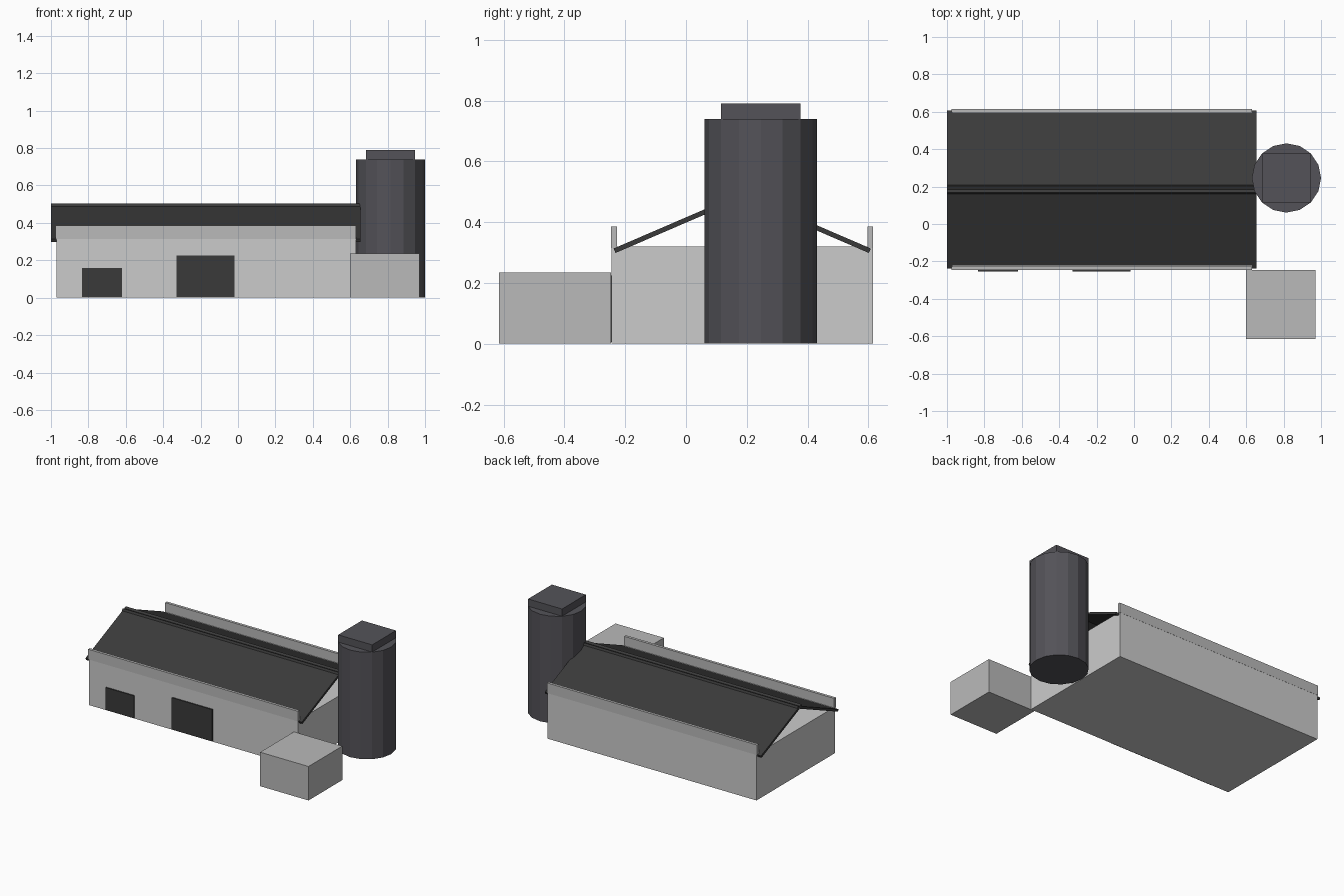
import bpy, math

cube = bpy.data.objects.get("Cube")
if cube:
    bpy.data.objects.remove(cube, do_unlink=True)


def material(name, r, g, b):
    m = bpy.data.materials.new(name)
    m.diffuse_color = (r, g, b, 1)
    m.use_nodes = True
    bsdf = next(n for n in m.node_tree.nodes if n.type == 'BSDF_PRINCIPLED')
    bsdf.inputs["Base Color"].default_value = (r, g, b, 1)
    return m


WALL = material("light grey wall", 0.60, 0.60, 0.60)
TRIM = material("mid grey trim", 0.49, 0.49, 0.49)
DARK = material("charcoal", 0.042, 0.042, 0.042)
STEEL = material("silo grey", 0.088, 0.086, 0.098)


def box(name, x, y, z, mat, tilt=0):
    """Box from (min, max) ranges, optionally tilted about the x axis."""
    bpy.ops.mesh.primitive_cube_add(
        size=1, location=[sum(r) / 2 for r in (x, y, z)], rotation=(tilt, 0, 0))
    ob = bpy.context.object
    ob.name = name
    ob.scale = [r[1] - r[0] for r in (x, y, z)]
    ob.data.materials.append(mat)
    return ob


# Barn body with an open gable above it
MID_Y, HALF_Y = 0.185, 0.43
box("barn_body", (-0.97, 0.63), (MID_Y - HALF_Y, MID_Y + HALF_Y), (0, 0.32), WALL)

# Parapets and roof slopes, one pair per side; the slopes cross at the ridge
for side, label in ((-1, "front"), (1, "back")):
    outer = MID_Y + side * (HALF_Y + 0.001)
    inner = outer - side * 0.019
    box(label + "_parapet", (-0.975, 0.632), sorted((outer, inner)), (0.315, 0.385), TRIM)

    eave_y, eave_z = MID_Y + side * 0.42, 0.306
    top_y, top_z = MID_Y - side * 0.021, 0.496
    length = math.hypot(top_y - eave_y, top_z - eave_z)
    slope = math.atan2(top_z - eave_z, abs(top_y - eave_y))
    cy, cz = (eave_y + top_y) / 2, (eave_z + top_z) / 2
    box(label + "_roof_slope", (-1, 0.655), (cy - length / 2, cy + length / 2),
        (cz - 0.008, cz + 0.008), DARK, -side * slope)

# Doors on the front wall
box("small_door", (-0.835, -0.62), (-0.253, -0.244), (0.005, 0.16), DARK)
box("large_door", (-0.33, -0.02), (-0.253, -0.244), (0.005, 0.225), DARK)

# Annex at the front left corner
box("annex", (0.6, 0.97), (-0.615, -0.246), (0, 0.235), TRIM)

# Faceted silo with a square cap
bpy.ops.mesh.primitive_cylinder_add(vertices=16, radius=0.185, depth=0.74,
                                    location=(0.815, 0.246, 0.37))
silo = bpy.context.object
silo.name = "silo"
silo.data.materials.append(STEEL)
box("silo_cap", (0.685, 0.945), (0.116, 0.376), (0.735, 0.79), STEEL)
